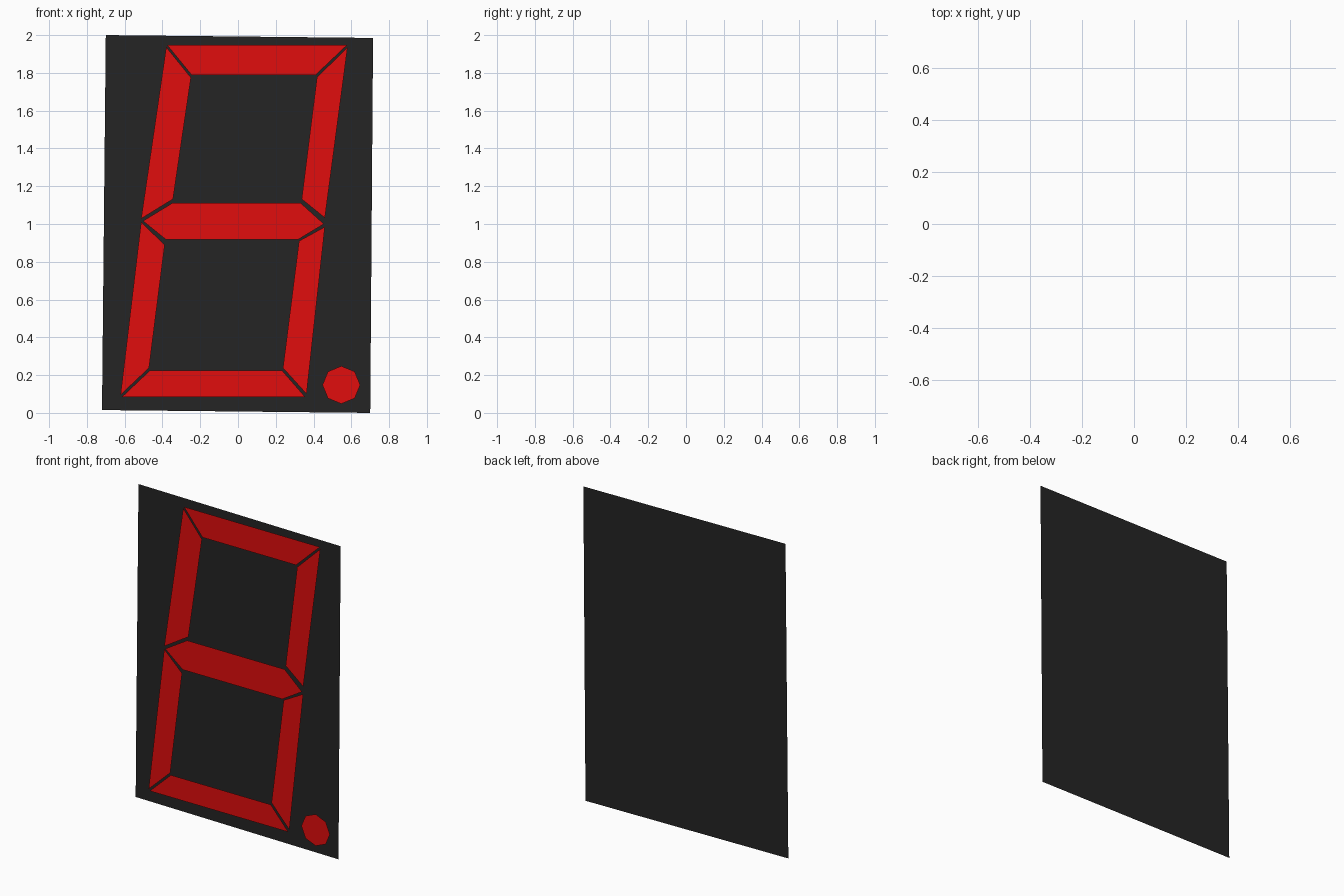
import bpy, math

if "Cube" in bpy.data.objects:
    bpy.data.objects.remove(bpy.data.objects["Cube"])


def material(name, color):
    m = bpy.data.materials.new(name)
    m.diffuse_color = (*color, 1)
    m.use_nodes = True
    m.node_tree.nodes["Principled BSDF"].inputs["Base Color"].default_value = m.diffuse_color
    return m


black = material("black", (0.018, 0.018, 0.018))
red = material("red", (0.75, 0.004, 0.004))


def plate(name, outline, y, mat):
    """Flat polygon in the XZ plane; counter-clockwise outline faces the front."""
    area = sum(a[0] * b[1] - b[0] * a[1]
               for a, b in zip(outline, outline[1:] + outline[:1]))
    if area < 0:
        outline = outline[::-1]
    mesh = bpy.data.meshes.new(name)
    mesh.from_pydata([(x, y, z) for x, z in outline], [],
                     [list(range(len(outline)))])
    mesh.materials.append(mat)
    obj = bpy.data.objects.new(name, mesh)
    bpy.context.collection.objects.link(obj)
    return obj


# Dark backing panel, very slightly skewed
plate("back_panel", [(-0.72, 0.015), (0.70, 0.0), (0.715, 1.985), (-0.70, 2.0)],
      0.005, black)

# Slanted display segments
segments = {
    "top_segment": [(-0.375, 1.947), (0.577, 1.947), (0.41, 1.788), (-0.245, 1.788)],
    "upper_right_segment": [(0.58, 1.935), (0.418, 1.777), (0.337, 1.132), (0.46, 1.032)],
    "upper_left_segment": [(-0.38, 1.937), (-0.249, 1.775), (-0.344, 1.132), (-0.513, 1.028)],
    "middle_segment": [(-0.503, 1.016), (-0.349, 1.11), (0.333, 1.11),
                       (0.455, 1.0), (0.317, 0.917), (-0.381, 0.917)],
    "lower_left_segment": [(-0.513, 1.01), (-0.388, 0.89), (-0.471, 0.238), (-0.622, 0.095)],
    "lower_right_segment": [(0.46, 0.985), (0.323, 0.91), (0.238, 0.238), (0.363, 0.1)],
    "bottom_segment": [(-0.466, 0.225), (0.233, 0.225), (0.355, 0.085), (-0.614, 0.085)],
}
for name, outline in segments.items():
    plate(name, outline, -0.01 if name == "middle_segment" else -0.005, red)

# Octagonal decimal point
plate("decimal_point",
      [(0.547 + 0.1 * math.cos(i * math.pi / 4), 0.148 + 0.1 * math.sin(i * math.pi / 4))
       for i in range(8)], -0.005, red)
